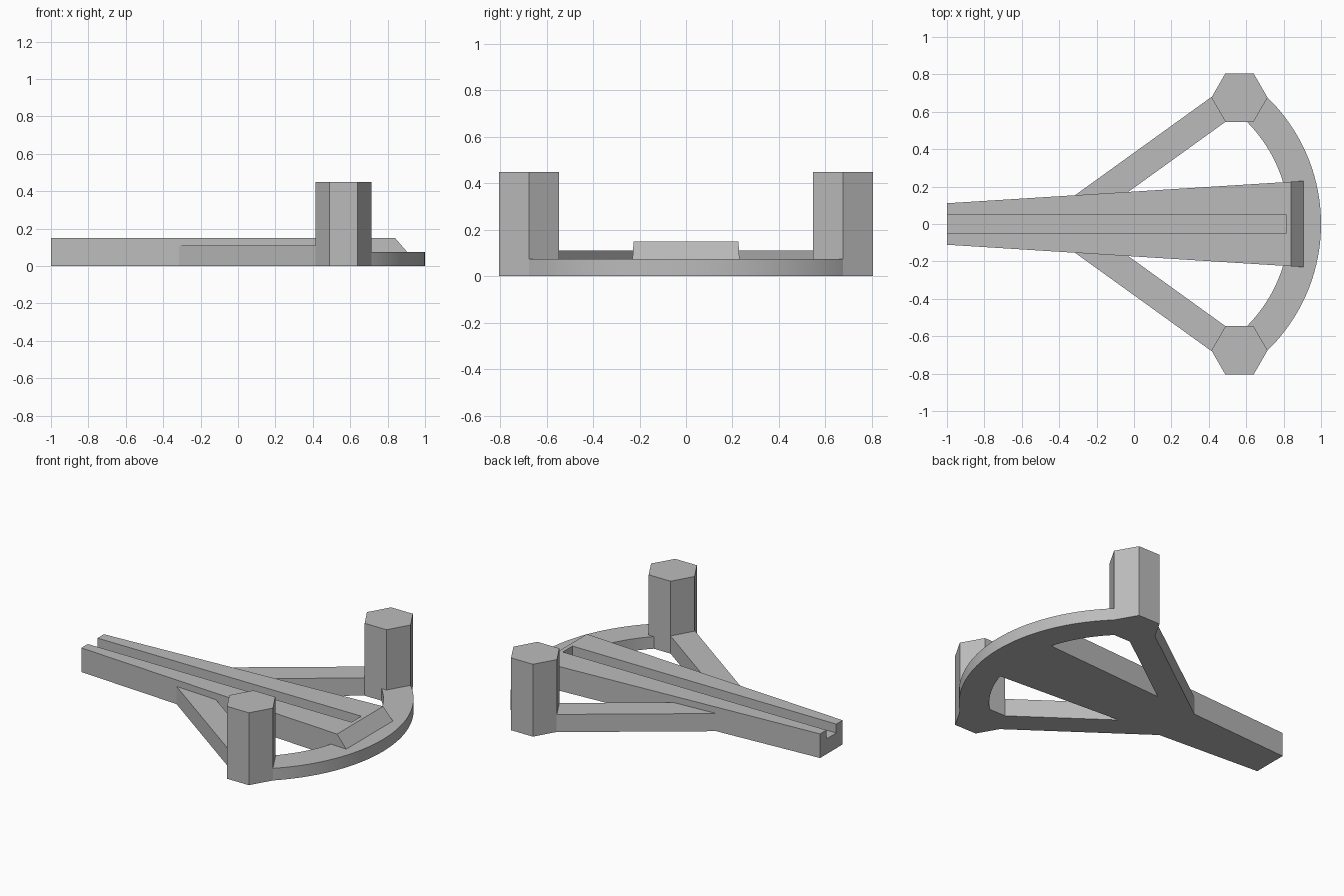
import bpy, bmesh
from math import sin, cos, radians
from mathutils import Vector

cube = bpy.data.objects.get("Cube")
if cube:
    bpy.data.objects.remove(cube, do_unlink=True)

grey = bpy.data.materials.new("plain_grey")
grey.use_nodes = True
grey.diffuse_color = (0.5, 0.5, 0.5, 1)
bsdf = next(n for n in grey.node_tree.nodes if n.type == "BSDF_PRINCIPLED")
bsdf.inputs["Base Color"].default_value = grey.diffuse_color


def extrude(name, points, offset):
    """Solid made by extruding a closed outline along an offset."""
    bm = bmesh.new()
    face = bm.faces.new([bm.verts.new(p) for p in points])
    moved = bmesh.ops.extrude_face_region(bm, geom=[face])["geom"]
    bmesh.ops.translate(bm, vec=Vector(offset),
                        verts=[g for g in moved if isinstance(g, bmesh.types.BMVert)])
    bmesh.ops.recalc_face_normals(bm, faces=bm.faces)
    mesh = bpy.data.meshes.new(name)
    bm.to_mesh(mesh)
    bm.free()
    mesh.materials.append(grey)
    obj = bpy.data.objects.new(name, mesh)
    bpy.context.collection.objects.link(obj)
    return obj


def plan(name, points, height):
    return extrude(name, [(x, y, 0) for x, y in points], (0, 0, height))


def activate(obj):
    bpy.ops.object.select_all(action="DESELECT")
    obj.select_set(True)
    bpy.context.view_layer.objects.active = obj


# Central bar: side profile with a sloped nose, widening towards the nose
profile = [(-1, 0), (0.905, 0), (0.905, 0.075), (0.84, 0.15), (-1, 0.15)]
bar = extrude("centre_bar", [(x, -1, z) for x, z in profile], (0, 2, 0))
for v in bar.data.vertices:
    v.co.y *= 0.111 + 0.0625 * (v.co.x + 1)

# Long groove, open at the narrow end
cutter = extrude("groove_cutter", [(-1.1, -0.048, 0.095), (0.815, -0.048, 0.095),
                                   (0.815, 0.048, 0.095), (-1.1, 0.048, 0.095)], (0, 0, 0.2))
cutter.hide_render = True
cut = bar.modifiers.new("groove", "BOOLEAN")
cut.operation = "DIFFERENCE"
cut.solver = "EXACT"
cut.object = cutter
activate(bar)
bpy.ops.object.modifier_apply(modifier=cut.name)
bpy.data.objects.remove(cutter, do_unlink=True)

# Curved front rail between the posts
centre_x, outer, inner, half_angle, steps = 0.058, 0.942, 0.772, 53, 48
angles = [radians(half_angle * (2 * i / steps - 1)) for i in range(steps + 1)]
outline = [(centre_x + outer * cos(a), outer * sin(a)) for a in angles]
outline += [(centre_x + inner * cos(a), inner * sin(a)) for a in reversed(angles)]
rail = plan("curved_rail", outline, 0.075)
activate(rail)
bpy.ops.object.shade_smooth_by_angle(angle=radians(30))

# Hexagonal posts and diagonal struts on both sides
for side, label in ((1, "left"), (-1, "right")):
    hexagon = [(0.564 + 0.15 * cos(radians(60 * i)),
                side * (0.676 + 0.15 * sin(radians(60 * i)))) for i in range(6)]
    plan(label + "_post", hexagon, 0.45)
    strut = [(-0.39, 0.1), (0.415, 0.68), (0.49, 0.547), (-0.13, 0.1)]
    plan(label + "_strut", [(x, side * y) for x, y in strut], 0.11)
